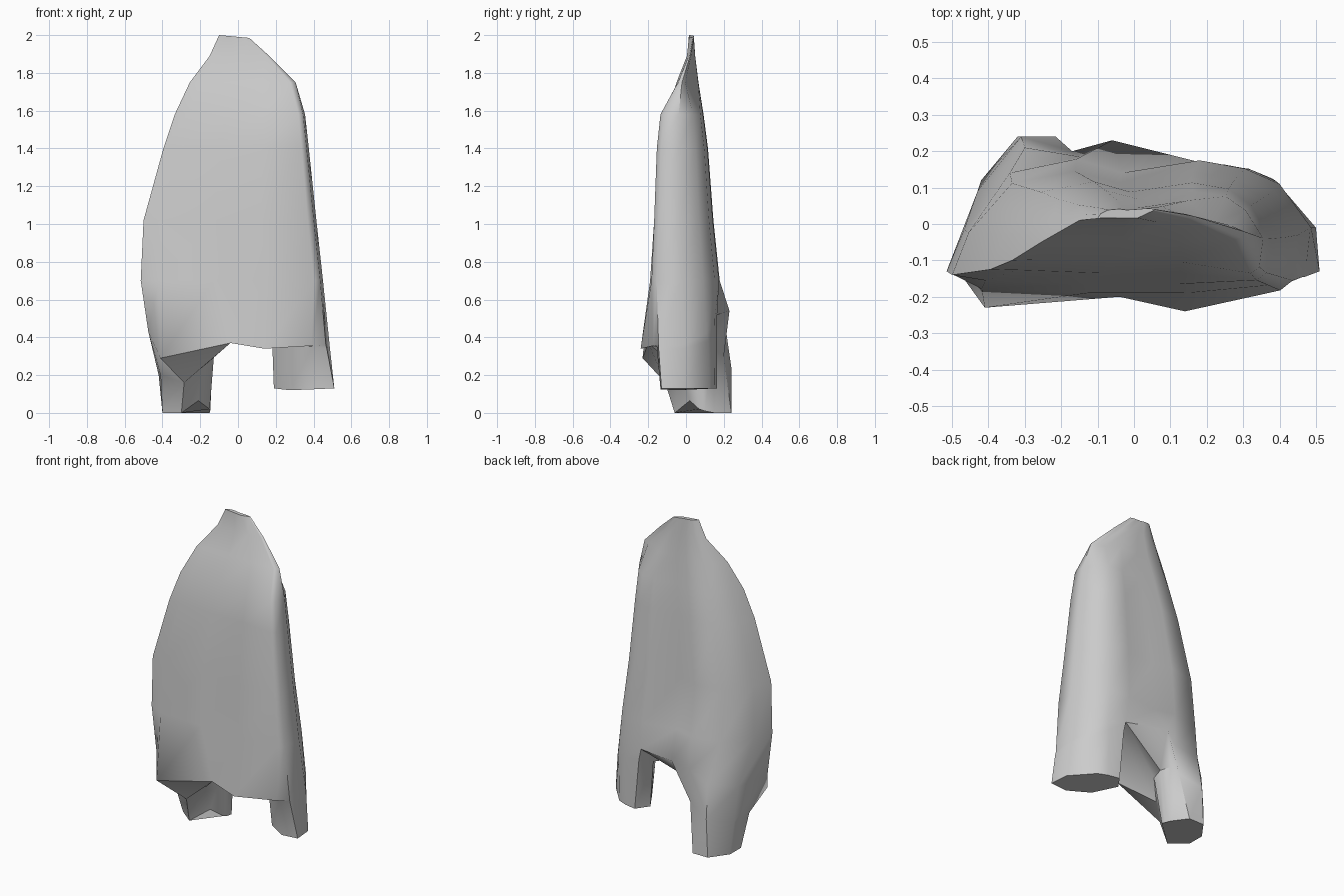
import bpy, bmesh, math

if "Cube" in bpy.data.objects:
    bpy.data.objects.remove(bpy.data.objects["Cube"], do_unlink=True)

cloth = bpy.data.materials.new("light grey")
cloth.use_nodes = True
grey = (0.6, 0.6, 0.6, 1)
cloth.diffuse_color = grey
cloth.node_tree.nodes["Principled BSDF"].inputs["Base Color"].default_value = grey

bm = bmesh.new()


def ring(points):
    return [bm.verts.new(p) for p in points]


def bridge(lower, upper):
    count = len(lower)
    for i in range(count):
        j = (i + 1) % count
        bm.faces.new((lower[i], lower[j], upper[j], upper[i]))


# Cross-section: width fraction, then front-to-back fraction
section = [(0, 0), (.1, .03), (.4, 0), (.68, 0), (.95, .02), (.985, .09), (1, .42),
           (.93, .74), (.85, .9), (.72, .96), (.5, .87), (.37, .97), (.18, .87), (.05, .46)]


def body_ring(z, right, left, edge, front, back, hollow=0, crest=0, pinch=1, tilt=0):
    # The front centre is hollowed; the left end is pinched towards the crest line
    points = []
    for i, (u, v) in enumerate(section):
        y = edge if i == 0 else front + v * (back - front)
        if i in (1, 2, 3):
            y += hollow
        if u > .8:
            y = crest + (y - crest) * pinch
        points.append((right + u * (left - right), y, z - tilt * u))
    return ring(points)


# Hem: hangs low at the front, higher at the back
hem = ring([(-.475, -.14, .43), (-.41, -.23, .29), (-.04, -.2, .37), (.14, -.24, .34),
            (.39, -.175, .355), (.465, -.145, .36), (.485, -.01, .36), (.4, .11, .42),
            (.32, .15, .48), (.2, .165, .52), (-.06, .23, .54), (-.15, .185, .49),
            (-.3, .21, .45), (-.43, .09, .42)])

# Body rising to a narrow top
levels = [(.7, -.515, .45, -.13, -.19, .19),
          (1.02, -.5, .415, -.14, -.175, .155, .01),
          (1.4, -.395, .375, -.125, -.16, .125, .025),
          (1.58, -.335, .355, -.1, -.14, .1, .035),
          (1.75, -.255, .305, -.05, -.065, .07, .015, -.03, .4),
          (1.89, -.15, .165, .01, .005, .05, 0, .02, .4),
          (2, -.1, .06, .015, .016, .042, 0, .045, .3, .015)]
previous = hem
for level in levels:
    current = body_ring(*level)
    bridge(previous, current)
    previous = current
bm.faces.new(previous)

# Raised fork behind the front flap
fork = bm.verts.new((.06, -.04, .56))
bm.faces.new((hem[2], hem[3], fork))

# Right leg, with an arched foot opening
right_top = hem[:3] + [fork] + hem[9:]
right_knee = ring([(-.41, -.05, .2), (-.285, -.11, .16), (-.2, -.04, .23), (-.125, .03, .33),
                   (-.13, .08, .36), (-.15, .145, .36), (-.17, .2, .3), (-.31, .24, .24),
                   (-.42, .12, .2)])
right_foot = ring([(-.4, .02, 0), (-.3, -.06, 0), (-.21, .02, .065), (-.15, .07, .02),
                   (-.147, .1, .01), (-.15, .15, 0), (-.215, .24, 0), (-.32, .24, 0),
                   (-.4, .13, 0)])
bridge(right_knee, right_top)
bridge(right_foot, right_knee)
bm.faces.new(right_foot[::-1])

# Left leg, shorter, set back under the front hem
left_top = hem[3:10] + [fork]
left_knee = ring([(.26, -.07, .37), (.395, -.155, .35), (.47, -.145, .34), (.487, -.01, .34),
                  (.39, .118, .38), (.315, .152, .43), (.215, .165, .45), (.18, .07, .41)])
left_foot = ring([(.275, -.052, .12), (.4, -.135, .125), (.51, -.13, .13), (.5, -.01, .13),
                  (.38, .125, .13), (.32, .15, .13), (.245, .164, .13), (.19, .086, .13)])
bridge(left_knee, left_top)
bridge(left_foot, left_knee)
bm.faces.new(left_foot[::-1])

bmesh.ops.recalc_face_normals(bm, faces=bm.faces[:])
mesh = bpy.data.meshes.new("draped_body")
bm.to_mesh(mesh)
bm.free()
mesh.materials.append(cloth)
body = bpy.data.objects.new("draped_body", mesh)
bpy.context.collection.objects.link(body)
bpy.context.view_layer.objects.active = body
body.select_set(True)
bpy.ops.object.shade_smooth_by_angle(angle=math.radians(48))
